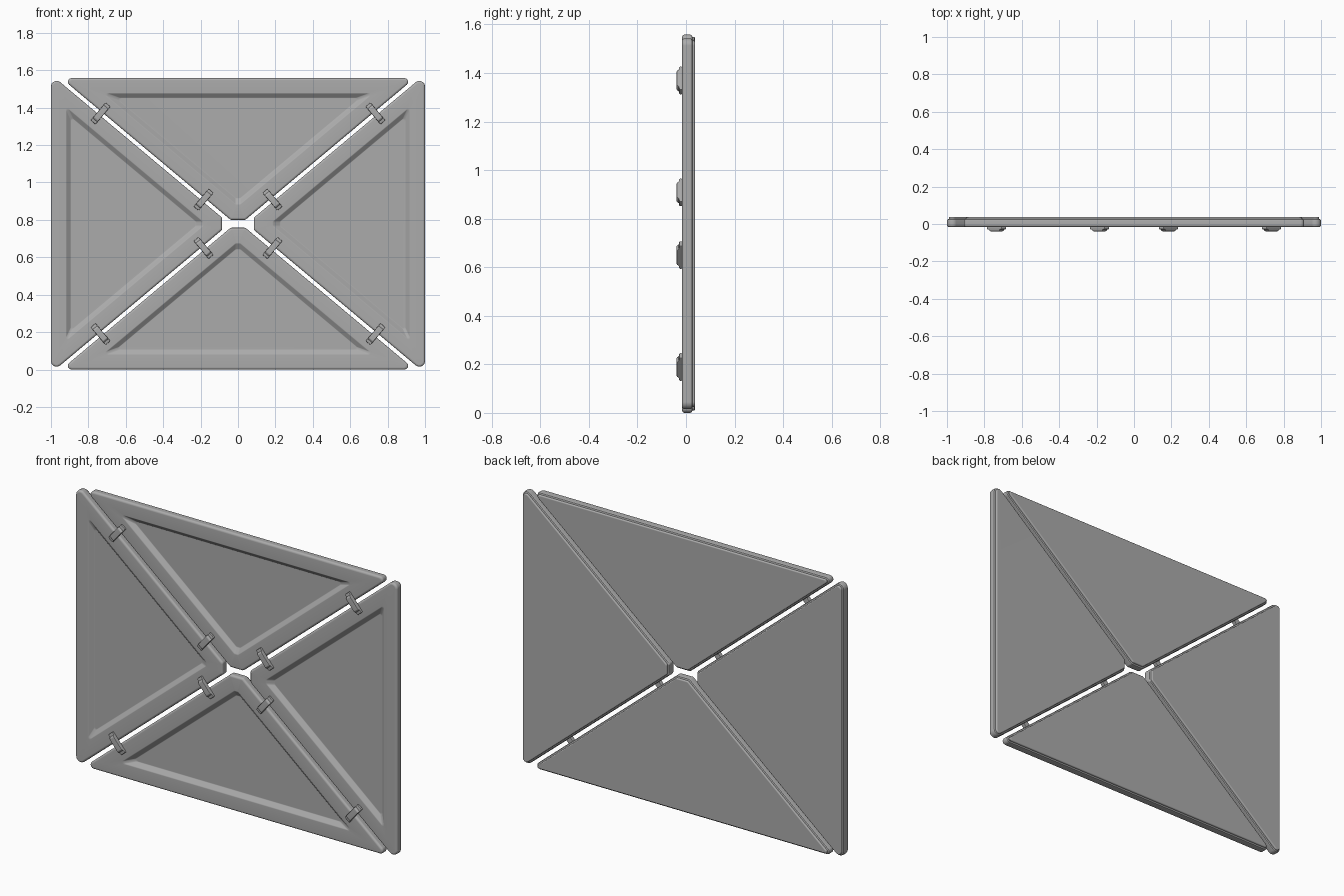
import bpy, bmesh, math
from mathutils import Vector

if "Cube" in bpy.data.objects:
    bpy.data.objects.remove(bpy.data.objects["Cube"])

CZ = 0.779                      # height of the centre of the frame
SEG = 5                         # segments per rounded corner

# dark grey finish
GREY = bpy.data.materials.new("dark_grey")
GREY.diffuse_color = (0.41, 0.41, 0.41, 1)
GREY.use_nodes = True
GREY.node_tree.nodes["Principled BSDF"].inputs["Base Color"].default_value = GREY.diffuse_color


def finish(bm, name, angle=30):
    bmesh.ops.recalc_face_normals(bm, faces=bm.faces[:])
    me = bpy.data.meshes.new(name)
    bm.to_mesh(me)
    bm.free()
    me.materials.append(GREY)
    ob = bpy.data.objects.new(name, me)
    bpy.context.collection.objects.link(ob)
    bpy.ops.object.select_all(action='DESELECT')
    ob.select_set(True)
    bpy.context.view_layer.objects.active = ob
    bpy.ops.object.shade_smooth_by_angle(angle=math.radians(angle))
    # keeps the large faces evenly shaded
    wn = ob.modifiers.new("even_shading", 'WEIGHTED_NORMAL')
    wn.keep_sharp = True
    return ob


def rounded(pts, radii):
    """Round each corner of a convex polygon with an arc."""
    out = []
    n = len(pts)
    for i, p in enumerate(pts):
        a = (pts[i - 1] - p).normalized()
        b = (pts[(i + 1) % n] - p).normalized()
        half = a.angle(b) / 2
        r = radii[i]
        c = p + (a + b).normalized() * (r / math.sin(half))
        s = p + a * (r / math.tan(half)) - c
        e = p + b * (r / math.tan(half)) - c
        sweep = s.angle_signed(e)
        for k in range(SEG + 1):
            t = -sweep * k / SEG
            out.append(c + Vector((s.x * math.cos(t) - s.y * math.sin(t),
                                   s.x * math.sin(t) + s.y * math.cos(t))))
    return out


def outline(m, u0, tip, base, d, r):
    """Wedge outline (u outward, v sideways) inset by d."""
    u = u0 + d * math.sqrt(1 + m * m) / m
    t = max(tip + d, u + 0.012 / m)
    b = base - d
    pts = [Vector(q) for q in ((t, -m * (t - u)), (b, -m * (b - u)),
                               (b, m * (b - u)), (t, m * (t - u)))]
    return rounded(pts, [0.015, r, r, 0.015])


# cross-section: inset from edge, depth y
SECTION = [(0.108, 0.004), (0.104, 0.002), (0.084, -0.014), (0.079, -0.017),
           (0.012, -0.017), (0.005, -0.0145), (0.001, -0.010), (0.0, -0.005),
           (0.0, 0.018), (0.003, 0.024), (0.010, 0.027), (0.010, 0.033),
           (0.012, 0.036), (0.016, 0.038)]


def panel(name, wedge, r, place):
    bm = bmesh.new()
    rings = []
    for d, y in SECTION:
        rr = max(0.010, r - d)
        rings.append([bm.verts.new(place(p.x, p.y, y))
                      for p in outline(*wedge, d, rr)])
    for a, b in zip(rings, rings[1:]):
        n = len(a)
        for i in range(n):
            j = (i + 1) % n
            bm.faces.new((a[i], a[j], b[j], b[i]))
    bm.faces.new(rings[0])
    bm.faces.new(rings[-1])
    return finish(bm, name, 40)


SIDE = (0.837, 0.046, 0.085, 1.0)
CAP = (1 / 0.837, -0.012, 0.021, CZ)

# four triangular panels
for s, nm in ((1, "right"), (-1, "left")):
    panel(nm + "_panel", SIDE, 0.03, lambda u, v, y: (s * u, y, CZ + v))
for s, nm in ((1, "top"), (-1, "bottom")):
    panel(nm + "_panel", CAP, 0.02, lambda u, v, y: (v, y, CZ + s * u))

# clips bridging the diagonal gaps
CLIP = [(-0.062, -0.015), (-0.062, -0.028), (-0.046, -0.030), (-0.040, -0.037),
        (-0.034, -0.039), (0.034, -0.039), (0.040, -0.037), (0.046, -0.030),
        (0.062, -0.028), (0.062, -0.015)]
W = 0.017


def clip(name, x, dz, sx, sz):
    along = Vector((0.643 * -sx, 0, 0.766 * sz))
    across = Vector((0.766 * sx, 0, 0.643 * sz))
    c = Vector((sx * x, 0, CZ + sz * dz))
    bm = bmesh.new()
    ends = [[bm.verts.new(c + along * p + across * w + Vector((0, y, 0)))
             for p, y in CLIP] for w in (-W, W)]
    n = len(CLIP)
    for i in range(n):
        j = (i + 1) % n
        bm.faces.new((ends[0][i], ends[0][j], ends[1][j], ends[1][i]))
    bm.faces.new(ends[0])
    bm.faces.new(ends[1])
    bmesh.ops.recalc_face_normals(bm, faces=bm.faces[:])
    bmesh.ops.bevel(bm, geom=[e for e in bm.edges if e.calc_face_angle(0) > 1.2],
                    offset=0.004, segments=2, profile=0.5, affect='EDGES')
    finish(bm, name)


for sx, a in ((1, "right"), (-1, "left")):
    for sz, b in ((1, "upper"), (-1, "lower")):
        clip(f"{b}_{a}_outer_clip", 0.735, 0.59, sx, sz)
        clip(f"{b}_{a}_inner_clip", 0.184, 0.129, sx, sz)
